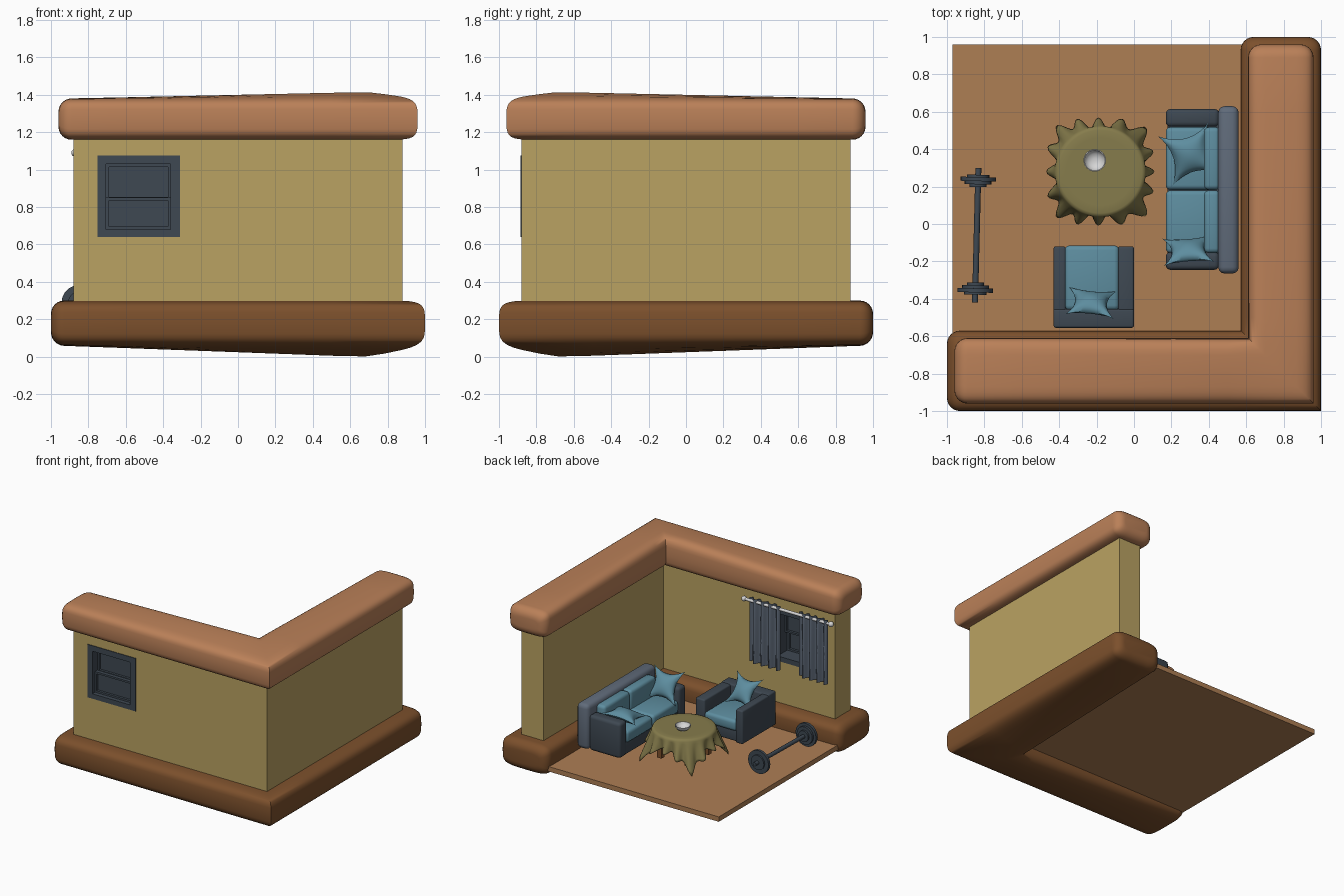
import bpy, bmesh, math
from mathutils import Vector, Matrix

if "Cube" in bpy.data.objects:
    bpy.data.objects.remove(bpy.data.objects["Cube"])


def mat(name, r, g, b):
    lin = lambda c: ((c / 255 + 0.055) / 1.055) ** 2.4
    m = bpy.data.materials.new(name)
    m.diffuse_color = (lin(r), lin(g), lin(b), 1)
    m.use_nodes = True
    m.node_tree.nodes["Principled BSDF"].inputs["Base Color"].default_value = m.diffuse_color
    return m


WALL = mat("wall ochre", 186, 162, 98)
BASE = mat("dark brown", 124, 80, 44)
CROWN = mat("light brown", 186, 128, 88)
FLOOR = mat("floor tan", 174, 126, 84)
SLATE = mat("dark slate", 62, 72, 82)
GREY = mat("grey blue", 96, 107, 122)
BLUE = mat("cushion blue", 94, 142, 160)
CLOTH = mat("cloth olive", 134, 124, 76)
WHITE = mat("silver white", 214, 214, 214)


def finish(name, bm, m, angle=35):
    bmesh.ops.recalc_face_normals(bm, faces=bm.faces[:])
    me = bpy.data.meshes.new(name)
    bm.to_mesh(me)
    bm.free()
    me.materials.append(m)
    ob = bpy.data.objects.new(name, me)
    bpy.context.collection.objects.link(ob)
    bpy.ops.object.select_all(action='DESELECT')
    ob.select_set(True)
    bpy.context.view_layer.objects.active = ob
    if angle:
        bpy.ops.object.shade_smooth_by_angle(angle=math.radians(angle))
    return ob


def box(name, lo, hi, m, bevel=0.0):
    bm = bmesh.new()
    bmesh.ops.create_cube(bm, size=1)
    for v in bm.verts:
        v.co = [(a + b) / 2 + c * (b - a) for a, b, c in zip(lo, hi, v.co)]
    if bevel:
        bmesh.ops.bevel(bm, geom=bm.edges[:], offset=bevel, segments=3, profile=0.5, affect='EDGES')
    return finish(name, bm, m, 35 if bevel else 0)


def rod(name, p0, p1, r, m, sides=16):
    p0, p1 = Vector(p0), Vector(p1)
    d = p1 - p0
    bm = bmesh.new()
    bmesh.ops.create_cone(bm, cap_ends=True, segments=sides, radius1=r, radius2=r, depth=d.length)
    bm.transform(Matrix.Translation((p0 + p1) / 2) @ d.to_track_quat('Z', 'Y').to_matrix().to_4x4())
    return finish(name, bm, m)


def skin(bm, rings, closed=True):
    n = len(rings[0])
    for a, b in zip(rings, rings[1:]):
        for i in range(n if closed else n - 1):
            j = (i + 1) % n
            bm.faces.new((a[i], a[j], b[j], b[i]))


# Padded L-shaped band: flat toward the wall, bulging away from it near the corner
def l_band(name, end, inner, flat_z, height, bulge, side, m):
    c, hw, R, N = (end + inner) / 2, (end - inner) / 2, 0.07, 32
    caps = [math.pi / 2 * k / 6 for k in range(7)]
    st = [(-end + R * (1 - math.cos(a)), R * (1 - math.sin(a))) for a in caps]
    st += [(s, 0) for s in (-0.6, -0.2, 0.2, 0.5)]
    bm = bmesh.new()

    def ring(s, d, arm):
        f = 1 if s is None else min(1, (s + end) / (0.6 + end))
        out = []
        for i in range(N):
            a = 2 * math.pi * i / N
            cu, sv = math.cos(a), math.sin(a)
            u = (hw - d) * math.copysign(abs(cu) ** 0.45, cu)
            v = math.copysign(abs(sv) ** 0.45, sv)
            h = (height / 2 - d) * v
            if v > 0:
                h += bulge * f * v * min(1, max(0, (hw - u) / 0.3))
            z = flat_z + side * (height / 2 + h)
            p = (c + u, -c - u) if s is None else ((s, -c - u) if arm == 0 else (c + u, -s))
            out.append(bm.verts.new((*p, z)))
        return out

    rings = [ring(s, d, 0) for s, d in st] + [ring(None, 0, 0)]
    rings += [ring(s, d, 1) for s, d in reversed(st)]
    skin(bm, rings)
    bm.faces.new(rings[0])
    bm.faces.new(rings[-1])
    return finish(name, bm, m, 50)


l_band("base_band", 1.0, 0.57, 0.30, 0.24, 0.06, -1, BASE)
l_band("crown_band", 0.96, 0.61, 1.16, 0.22, 0.04, 1, CROWN)

# L-shaped wall with window opening
bm = bmesh.new()
L = [(-.88, -.88), (.88, -.88), (.88, .88), (.68, .88), (.68, -.68), (-.88, -.68)]
f = bm.faces.new([bm.verts.new((x, y, 0.2)) for x, y in L])
up = bmesh.ops.extrude_face_region(bm, geom=[f])["geom"]
bmesh.ops.translate(bm, verts=[g for g in up if isinstance(g, bmesh.types.BMVert)], vec=(0, 0, 1.06))
wall = finish("wall", bm, WALL, 0)
cutter = box("window_cutter", (-.74, -1, .65), (-.32, -.5, 1.07), WALL)
cutter.hide_render = True
mod = wall.modifiers.new("opening", 'BOOLEAN')
mod.object, mod.operation, mod.solver = cutter, 'DIFFERENCE', 'EXACT'
bpy.context.view_layer.objects.active = wall
bpy.ops.object.modifier_apply(modifier="opening")
bpy.data.objects.remove(cutter, do_unlink=True)

box("floor", (-.97, -.62, .105), (.62, .96, .145), FLOOR)

# Window frame, sashes and panes
ya, yb = -.885, -.675
box("window_left", (-.75, ya, .64), (-.705, yb, 1.075), SLATE)
box("window_right", (-.36, ya, .64), (-.31, yb, 1.075), SLATE)
box("window_top", (-.705, ya, 1.03), (-.36, yb, 1.075), SLATE)
box("window_sill", (-.705, ya, .64), (-.36, yb, .68), SLATE)
for nm, z0, z1, y in (("lower", .68, .85, -.83), ("upper", .84, 1.03, -.80)):
    box(nm + "_pane", (-.705, y, z0), (-.36, y + .01, z1), SLATE)
    box(nm + "_rail_bottom", (-.705, y - .02, z0), (-.36, y + .03, z0 + .015), SLATE)
    box(nm + "_rail_top", (-.705, y - .02, z1 - .015), (-.36, y + .03, z1), SLATE)
    for x in (-.705, -.375):
        box(nm + "_stile", (x, y - .02, z0), (x + .015, y + .03, z1), SLATE)

# Curtain rod with finials and pleated curtains
rod("curtain_rod", (-.86, -.64, 1.09), (-.09, -.64, 1.09), .012, WHITE)
for x in (-.87, -.08):
    bm = bmesh.new()
    bmesh.ops.create_uvsphere(bm, u_segments=16, v_segments=10, radius=.021)
    bmesh.ops.translate(bm, verts=bm.verts[:], vec=(x, -.64, 1.09))
    finish("rod_finial", bm, WHITE, 60)
for x0, x1 in ((-.84, -.58), (-.41, -.13)):
    bm = bmesh.new()
    rings = []
    for z, amp in ((1.115, .012), (1.06, .018), (.8, .022), (.59, .024)):
        row = []
        for side in (1, -1):
            for i in range(41):
                t = i / 40 if side > 0 else 1 - i / 40
                y = -.64 + amp * math.sin(t * 8 * math.pi) + side * .004
                row.append(bm.verts.new((x0 + (x1 - x0) * t, y, z)))
        rings.append(row)
    skin(bm, rings)
    for row in (rings[0], rings[-1]):
        for i in range(40):
            bm.faces.new((row[i], row[i + 1], row[80 - i], row[81 - i]))
    finish("curtain", bm, GREY, 50)

# Sofa
box("sofa_base", (.18, -.22, .18), (.47, .58, .29), SLATE, .015)
box("sofa_back", (.45, -.265, .18), (.56, .63, .55), GREY, .035)
for y in (-.245, .52):
    box("sofa_arm", (.17, y, .18), (.455, y + .095, .47), SLATE, .025)
for y in (-.155, .183):
    box("sofa_seat_cushion", (.17, y, .27), (.45, y + .335, .37), BLUE, .025)
    box("sofa_back_cushion", (.375, y, .35), (.46, y + .335, .52), BLUE, .025)

# Armchair
box("chair_base", (-.42, -.54, .18), (-.01, -.14, .28), SLATE, .01)
box("chair_back", (-.43, -.555, .18), (0, -.455, .46), SLATE, .012)
for x0, x1 in ((-.43, -.365), (-.085, 0)):
    box("chair_arm", (x0, -.55, .18), (x1, -.12, .455), SLATE, .012)
box("chair_seat_cushion", (-.37, -.46, .27), (-.08, -.115, .36), BLUE, .025)


# Pinched four-corner pillows
def pillow(loc, rot, half, thick=.045):
    bm = bmesh.new()
    n = 12
    for side in (1, -1):
        rows = []
        for i in range(n + 1):
            u = -1 + 2 * i / n
            rows.append([])
            for j in range(n + 1):
                v = -1 + 2 * j / n
                x = half * u * (1 - .34 * (1 - v * v))
                y = half * v * (1 - .34 * (1 - u * u))
                z = side * thick * ((1 - u * u) * (1 - v * v)) ** .6
                rows[-1].append(bm.verts.new((x, y, z)))
        skin(bm, rows, False)
    bmesh.ops.remove_doubles(bm, verts=bm.verts[:], dist=.0004)
    ob = finish("pillow", bm, BLUE, 70)
    ob.location, ob.rotation_euler = loc, rot


pillow((.30, .37, .42), (.15, -.2, .25), .14)
pillow((.29, -.14, .47), (-1.0, 0, .08), .135)
pillow((-.23, -.42, .455), (-.95, 0, -.1), .13)

# Round table with a square draped cloth
cx, cy, top = -.18, .28, .42
for sx in (-1, 1):
    for sy in (-1, 1):
        x, y = cx + sx * .125, cy + sy * .125
        box("table_leg", (x - .02, y - .02, .18), (x + .02, y + .02, top - .02), BASE)
rod("table_top", (cx, cy, top - .035), (cx, cy, top - .008), .225, BASE, 48)
bm = bmesh.new()
rings = []
N = 144
for k in range(14):
    ring = []
    for i in range(N):
        a = 2 * math.pi * i / N
        corner = abs(math.sin(2 * a)) ** 3
        drop = .325 / max(abs(math.cos(a)), abs(math.sin(a))) - .23
        if k < 4:
            r, z = (.02, .1, .18, .222)[k], top
        elif k < 6:
            r, z = (.236, .243)[k - 4], top - (.005, .018)[k - 4]
        else:
            t = (k - 5) / 8
            wave = math.cos(16 * a + .6 * math.sin(3 * a))
            r = .243 + t * (.018 + .028 * wave + .05 * corner)
            z = top - .018 - t * (drop * 1.0 + .012 * wave)
        ring.append(bm.verts.new((cx + r * math.cos(a), cy + r * math.sin(a), z)))
    rings.append(ring)
skin(bm, rings)
bm.faces.new(rings[0])
cloth = finish("tablecloth", bm, CLOTH, 60)
sol = cloth.modifiers.new("thickness", 'SOLIDIFY')
sol.thickness = .005

# Bowl
bm = bmesh.new()
prof = [(.025, 0), (.045, .012), (.058, .03), (.06, .042), (.055, .042), (.05, .03), (.035, .014), (.012, .008)]
rings = [[bm.verts.new((-.21 + r * math.cos(i * math.pi / 16), .34 + r * math.sin(i * math.pi / 16), top + z))
          for i in range(32)] for r, z in prof]
skin(bm, rings)
bm.faces.new(rings[0])
bm.faces.new(rings[-1])
finish("bowl", bm, WHITE, 60)

# Barbell: slightly turned bar with three plates at each end
a, b = Vector((-.832, .30, .288)), Vector((-.85, -.42, .288))
d = (b - a).normalized()
rod("barbell_bar", a, b, .016, SLATE)
for s, sign in ((.06, 1), (.655, -1)):
    for off, r, w in ((0, .095, .022), (.018, .072, .02), (.034, .045, .016), (-.016, .06, .014)):
        p = a + d * (s + sign * off)
        rod("barbell_plate", p - d * w / 2, p + d * w / 2, r, SLATE, 20)
